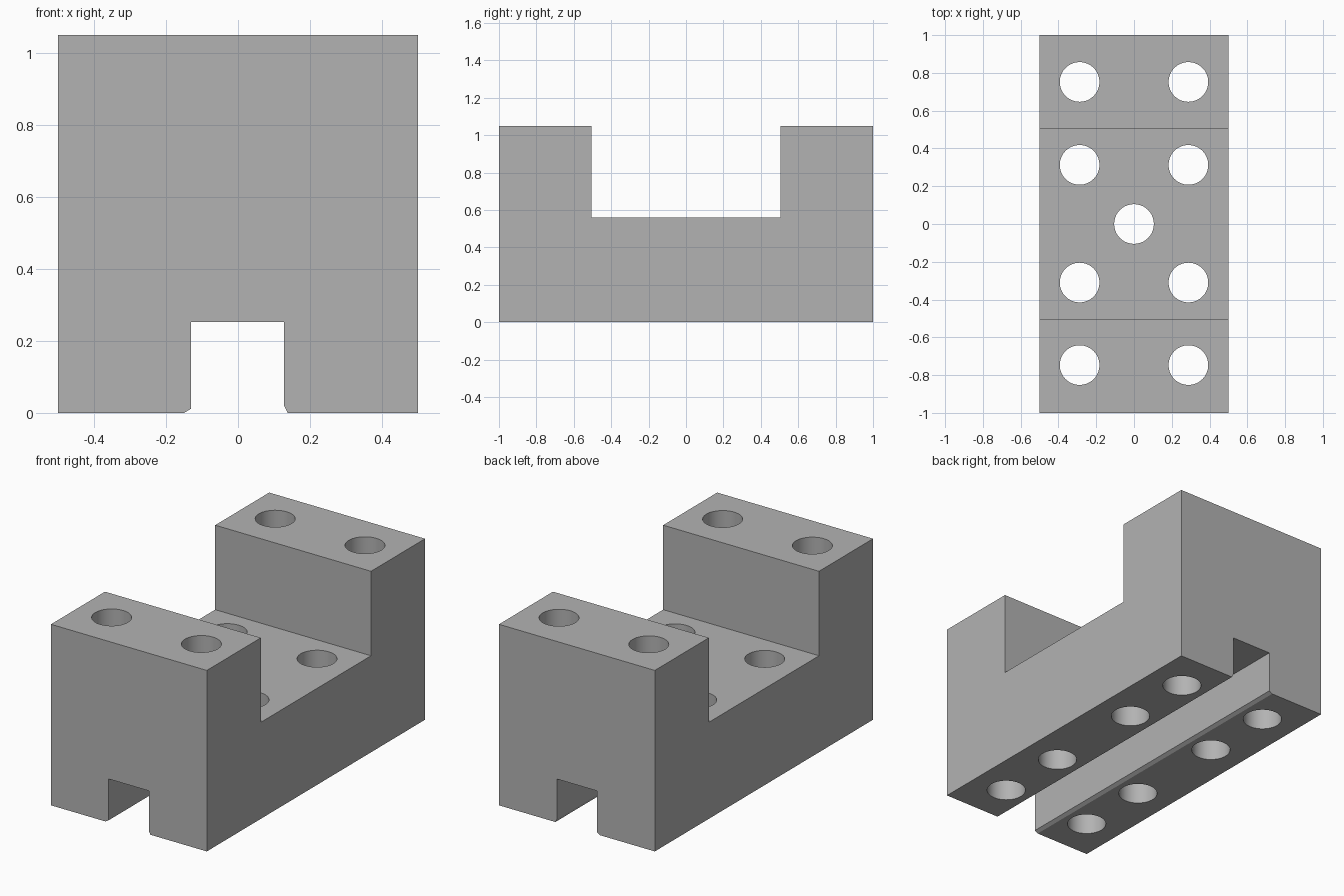
import bpy, bmesh, math
from mathutils import Vector

default = bpy.data.objects.get("Cube")
if default:
    bpy.data.objects.remove(default, do_unlink=True)

grey = bpy.data.materials.new("plain grey")
grey.use_nodes = True
colour = (0.45, 0.45, 0.45, 1)
grey.diffuse_color = colour
grey.node_tree.nodes["Principled BSDF"].inputs["Base Color"].default_value = colour


def prism(name, points, along):
    """Extrude a closed outline by a vector."""
    bm = bmesh.new()
    face = bm.faces.new([bm.verts.new(p) for p in points])
    ext = bmesh.ops.extrude_face_region(bm, geom=[face])
    verts = [v for v in ext["geom"] if isinstance(v, bmesh.types.BMVert)]
    bmesh.ops.translate(bm, verts=verts, vec=Vector(along))
    bmesh.ops.recalc_face_normals(bm, faces=bm.faces)
    mesh = bpy.data.meshes.new(name)
    bm.to_mesh(mesh)
    bm.free()
    mesh.materials.append(grey)
    obj = bpy.data.objects.new(name, mesh)
    bpy.context.collection.objects.link(obj)
    return obj


def cut(body, cutter):
    """Subtract a cutter and remove it."""
    mod = body.modifiers.new("cut", "BOOLEAN")
    mod.operation = "DIFFERENCE"
    mod.solver = "EXACT"
    mod.object = cutter
    bpy.context.view_layer.objects.active = body
    bpy.ops.object.modifier_apply(modifier=mod.name)
    bpy.data.objects.remove(cutter, do_unlink=True)


# U-shaped block, side outline swept across its width
top, floor, gap = 1.05, 0.56, 0.505
outline = [(-1, 0), (1, 0), (1, top), (gap, top), (gap, floor),
           (-gap, floor), (-gap, top), (-1, top)]
body = prism("slotted_block", [(-0.5, y, z) for y, z in outline], (1, 0, 0))

# Lengthwise slot underneath with broken lower edges
slot = [(-0.17, -0.01), (-0.15, 0), (-0.13, 0.012), (-0.13, 0.252),
        (0.128, 0.252), (0.128, 0.02), (0.138, 0), (0.143, -0.01)]
cut(body, prism("slot_cutter", [(x, -1.2, z) for x, z in slot], (0, 2.4, 0)))

# Vertical bolt holes: two rows of four and one in the centre
centres = [(x, y) for x in (-0.288, 0.288) for y in (-0.747, -0.31, 0.313, 0.752)]
centres.append((0, 0))
sides = 64
for cx, cy in centres:
    angles = [2 * math.pi * i / sides for i in range(sides)]
    ring = [(cx + 0.105 * math.cos(a), cy + 0.105 * math.sin(a), -0.2) for a in angles]
    cut(body, prism("hole_cutter", ring, (0, 0, 1.5)))

# Smooth hole walls, crisp block edges
bpy.ops.object.select_all(action="DESELECT")
body.select_set(True)
bpy.context.view_layer.objects.active = body
bpy.ops.object.shade_smooth_by_angle(angle=math.radians(25))
